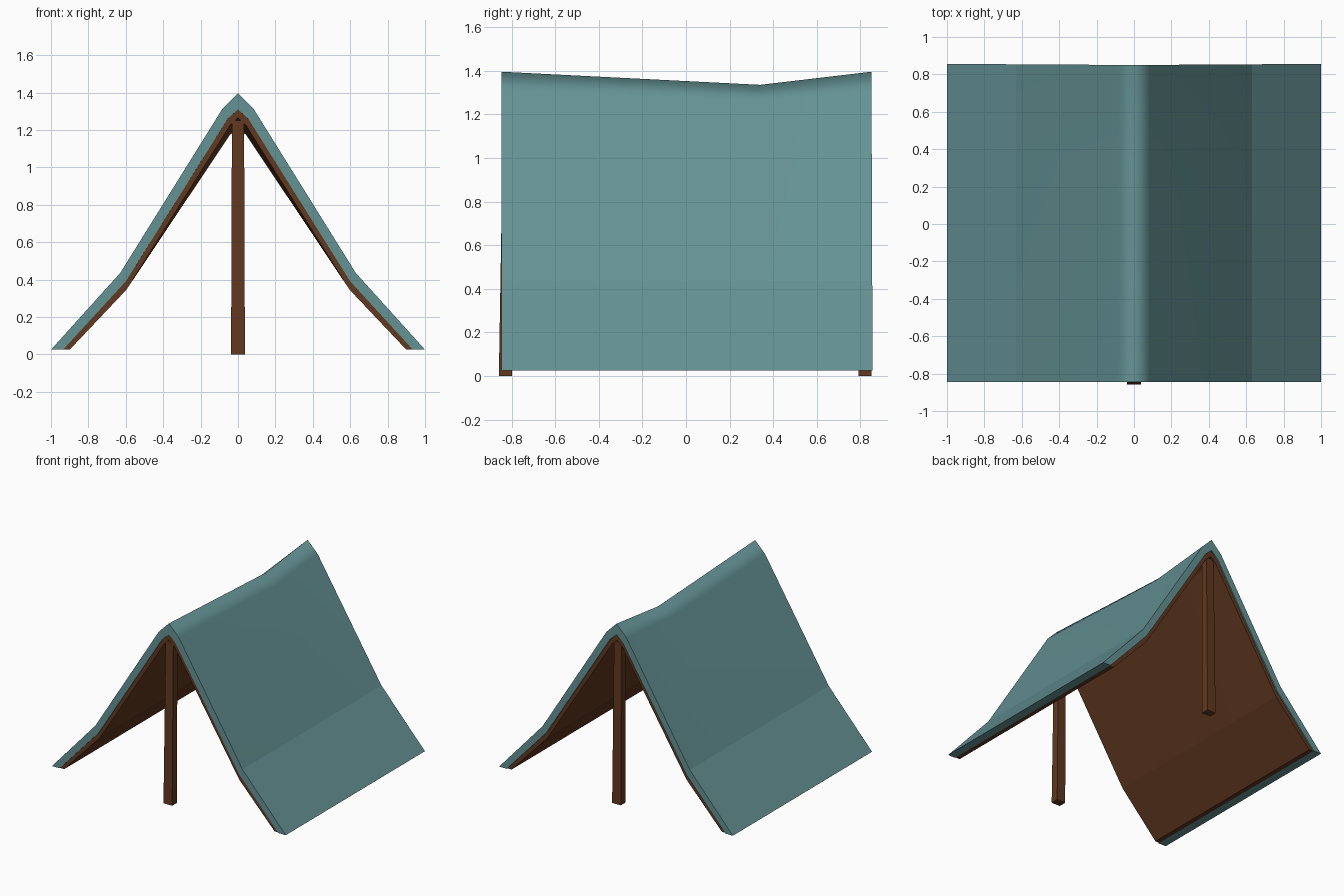
import bpy, bmesh

if "Cube" in bpy.data.objects:
    bpy.data.objects.remove(bpy.data.objects["Cube"])

def material(name, color):
    m = bpy.data.materials.new(name)
    m.diffuse_color = color
    m.use_nodes = True
    m.node_tree.nodes["Principled BSDF"].inputs["Base Color"].default_value = m.diffuse_color
    return m

teal = material("canvas", (0.13, 0.29, 0.30, 1))
brown = material("wood", (0.12, 0.04, 0.014, 1))

def finish(bm, name, mat):
    bmesh.ops.recalc_face_normals(bm, faces=bm.faces)
    me = bpy.data.meshes.new(name)
    bm.to_mesh(me)
    bm.free()
    me.materials.append(mat)
    ob = bpy.data.objects.new(name, me)
    bpy.context.collection.objects.link(ob)
    return ob

# Bent sheet: half profiles run eave -> ridge, mirrored, swept over three stations
SAG = (0, 0, 0.05, 0.06)

def sheet(name, outer, inner, y0, y1, mat):
    bm = bmesh.new()
    stations = ((y0, 0), (0.34, 1), (y1, 1e-9))

    def grid(half):
        pts = [(x, z, s) for (x, z), s in zip(half, SAG)]
        full = [(-x, z, s) for x, z, s in pts] + pts[-2::-1]
        return [[bm.verts.new((x, y + (0.006 * abs(x) if y > 0.5 else 0), z - s * k))
                 for x, z, s in full] for y, k in stations]

    o, i = grid(outer), grid(inner)
    rows, cols = len(o), len(o[0])
    # Outer and inner surfaces, smooth over the ridge
    for g in (o, i):
        for r in range(rows - 1):
            for c in range(cols - 1):
                f = bm.faces.new((g[r][c], g[r][c + 1], g[r + 1][c + 1], g[r + 1][c]))
                f.smooth = True
    # Rim faces
    for r in (0, rows - 1):
        for c in range(cols - 1):
            bm.faces.new((o[r][c], o[r][c + 1], i[r][c + 1], i[r][c]))
    for c in (0, cols - 1):
        for r in range(rows - 1):
            bm.faces.new((o[r][c], o[r + 1][c], i[r + 1][c], i[r][c]))
    # Crisp lower fold
    for g in (o, i):
        for c in (1, cols - 2):
            for r in range(rows - 1):
                bm.edges.get((g[r][c], g[r + 1][c])).smooth = False
    ob = finish(bm, name, mat)
    w = ob.modifiers.new("weighted", 'WEIGHTED_NORMAL')
    w.keep_sharp = True
    return ob

skin = [(1.0, 0.025), (0.63, 0.435), (0.085, 1.31), (0, 1.395)]
middle = [(0.935, 0.025), (0.6, 0.39), (0.055, 1.26), (0, 1.31)]
under = [(0.9, 0.025), (0.597, 0.345), (0.042, 1.225), (0, 1.265)]
sheet("tent_canvas", skin, middle, -0.845, 0.85, teal)
sheet("tent_lining", middle, under, -0.838, 0.841, brown)

# Tapered upright poles
def pole(name, y_foot, y_head):
    bm = bmesh.new()
    bmesh.ops.create_cube(bm, size=1)
    for v in bm.verts:
        top = v.co.z > 0
        w, d = (0.065, 0.05) if top else (0.074, 0.06)
        v.co = (v.co.x * w, v.co.y * d + (y_head if top else y_foot), 1.25 if top else 0)
    finish(bm, name, brown)

pole("front_pole", -0.828, -0.812)
pole("back_pole", 0.82, 0.808)
